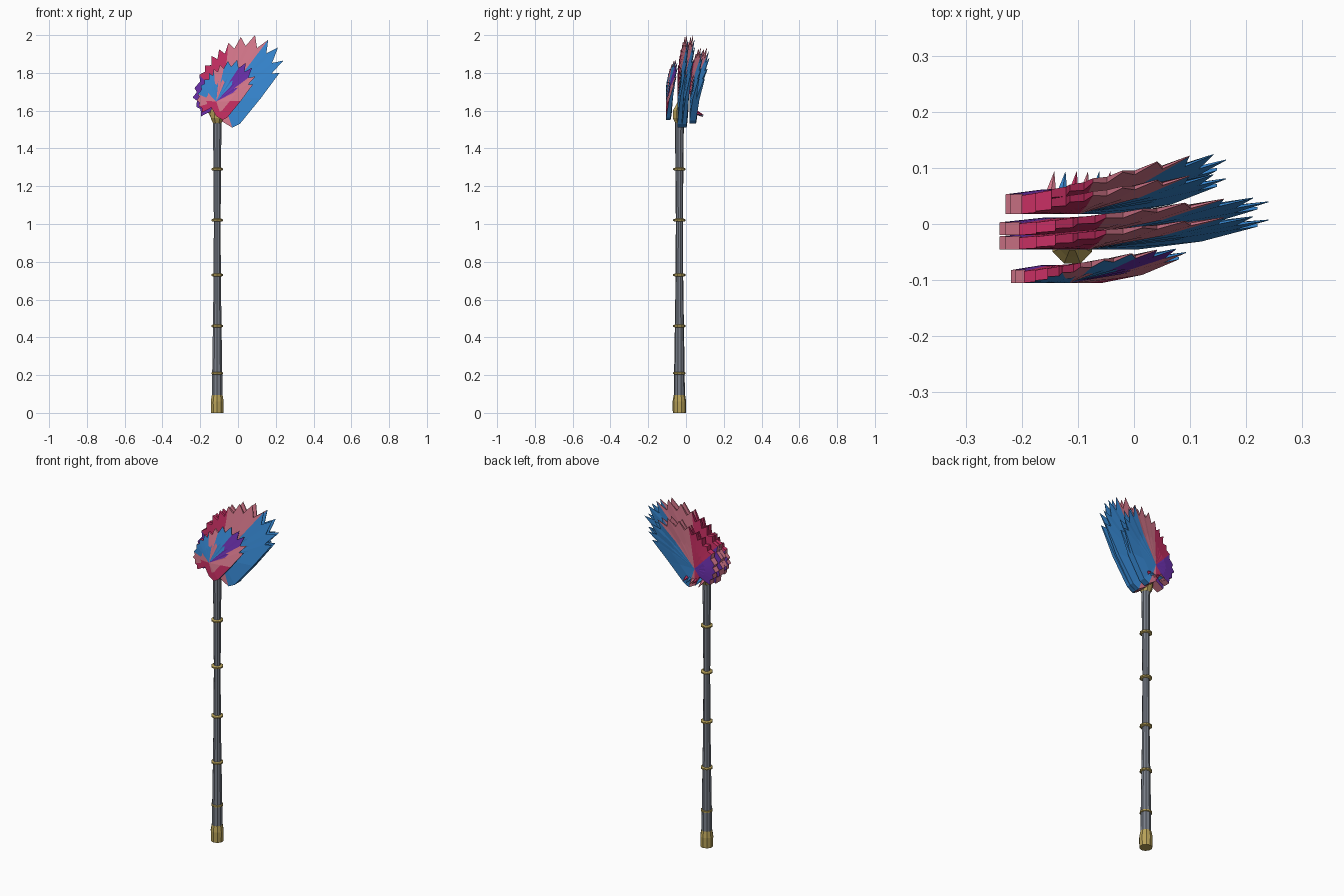
import bpy, bmesh
from math import cos, sin, pi, hypot

if "Cube" in bpy.data.objects:
    bpy.data.objects.remove(bpy.data.objects["Cube"])

CX, CY = -0.11, -0.035      # shaft axis


def material(name, rgb):
    m = bpy.data.materials.new(name)
    m.diffuse_color = (*rgb, 1)
    m.use_nodes = True
    m.node_tree.nodes["Principled BSDF"].inputs["Base Color"].default_value = m.diffuse_color
    return m


GOLD = material("gold", (0.48, 0.36, 0.10))
STEEL = material("steel", (0.19, 0.21, 0.25))
PURPLE = material("purple", (0.15, 0.03, 0.42))
CRIMSON = material("crimson", (0.60, 0.03, 0.13))
PINK = material("pink", (0.72, 0.20, 0.28))
BLUE = material("blue", (0.04, 0.26, 0.68))
FEATHERS = [PURPLE, CRIMSON, PINK, BLUE]


def finish(name, bm, mats):
    bmesh.ops.recalc_face_normals(bm, faces=bm.faces)
    me = bpy.data.meshes.new(name)
    bm.to_mesh(me)
    bm.free()
    for m in mats:
        me.materials.append(m)
    ob = bpy.data.objects.new(name, me)
    bpy.context.collection.objects.link(ob)
    return ob


def lathe(name, profile, sides, mat):
    """Closed turned part on the shaft axis from (radius, z) pairs."""
    bm = bmesh.new()
    rings = [[bm.verts.new((CX + r * cos(2 * pi * (i + .5) / sides),
                            CY + r * sin(2 * pi * (i + .5) / sides), z))
              for i in range(sides)] for r, z in profile]
    for a, b in zip(rings, rings[1:]):
        for i in range(sides):
            j = (i + 1) % sides
            bm.faces.new((a[i], a[j], b[j], b[i]))
    bm.faces.new(rings[0])
    bm.faces.new(rings[-1])
    return finish(name, bm, [mat])


# Pole with its gold fittings
lathe("shaft", [(.029, .08), (.028, .21), (.024, .46), (.020, .73), (.019, 1.02),
                (.021, 1.29), (.024, 1.56)], 10, STEEL)
lathe("foot_cap", [(.035, 0), (.036, .06), (.030, .095)], 10, GOLD)
for n, z in enumerate((.21, .46, .73, 1.02, 1.29)):
    lathe(f"ring_{n + 1}", [(.024, z - .008), (.033, z - .004), (.033, z + .004), (.024, z + .008)], 10, GOLD)
lathe("socket", [(.022, 1.53), (.037, 1.56), (.038, 1.60), (.025, 1.62), (.012, 1.645)], 8, GOLD)

# Side prong of the socket
bm = bmesh.new()
bmesh.ops.create_cone(bm, cap_ends=True, segments=4, radius1=.016, radius2=.003, depth=.06)
prong = finish("socket_prong", bm, [GOLD])
prong.location = (CX - .035, CY, 1.585)
prong.rotation_euler = (0, -.7, 0)

# Feather tips clockwise from lower left, then the smooth lower edge
TIPS = [(-.195, 1.57), (-.22, 1.62), (-.24, 1.67), (-.23, 1.72), (-.205, 1.79), (-.175, 1.84),
        (-.14, 1.89), (-.10, 1.925), (-.05, 1.96), (.015, 1.99), (.09, 2.0), (.16, 1.975),
        (.212, 1.935), (.24, 1.865), (.22, 1.80)]
LOWER = [(.12, 1.665), (.01, 1.53), (-.03, 1.51), (-.08, 1.54), (-.12, 1.61)]
HUB = (-.08, 1.66)
ANCHOR = (-.18, 1.627)      # point that stays put when a fan is scaled


def outline():
    """Toothed rim as (x, z, colour index)."""
    pts = []
    for i, (x, z) in enumerate(TIPS):
        col = 0 if i < 4 else 1 if i < 8 else 2 if i < 11 else 3
        pts.append((x, z, col))
        if i + 1 < len(TIPS):
            nx, nz = TIPS[i + 1]
            mx, mz = (x * .35 + nx * .65), (z * .35 + nz * .65)
            k = .90 if i < 5 else .84
            pts.append((HUB[0] + (mx - HUB[0]) * k, HUB[1] + (mz - HUB[1]) * k, col))
    pts += [(x, z, c) for (x, z), c in zip(LOWER, (3, 3, 2, 1, 0))]
    return pts


def fan(name, y0, scale, rise, front_cols=None):
    """Toothed feather blade: thick at the hub, thin and swept back at the tips."""
    bm = bmesh.new()
    rim = outline()

    def pair(x, z):
        r = hypot(x - HUB[0], z - HUB[1])
        s = max(x - HUB[0] + (z - HUB[1]), 0) / .5
        y = y0 + rise * s ** 1.4
        th = max(.0015, .032 * min(1, 1.25 - r / .30))
        X = ANCHOR[0] + (x - ANCHOR[0]) * scale
        Z = ANCHOR[1] + (z - ANCHOR[1]) * scale
        return bm.verts.new((X, y, Z)), bm.verts.new((X, y + th, Z))

    hub = pair(*HUB)
    mid = [pair(HUB[0] + (x - HUB[0]) * .55, HUB[1] + (z - HUB[1]) * .55) for x, z, _ in rim]
    out = [pair(x, z) for x, z, _ in rim]
    n = len(rim)
    for i in range(n):
        j = (i + 1) % n
        c = rim[i][2]
        for k in (0, 1):
            inner = bm.faces.new((hub[k], mid[i][k], mid[j][k]))
            outer = bm.faces.new((mid[i][k], out[i][k], out[j][k], mid[j][k]))
            inner.material_index = outer.material_index = c
            if k == 0 and front_cols:
                inner.material_index = front_cols[i * len(front_cols) // n]
                outer.material_index = front_cols[(i + 2) * len(front_cols) // n % len(front_cols)]
        edge = bm.faces.new((out[i][0], out[j][0], out[j][1], out[i][1]))
        edge.material_index = 2 if c == 0 else c
    return finish(name, bm, FEATHERS)


# Three layered crests; the rear two are doubled
fan("front_fan", -.105, .65, .05, [1, 2, 3, 3, 2, 3, 0, 2, 1])
fan("middle_fan_front", -.045, 1.0, .048)
fan("middle_fan_back", -.020, 1.0, .055)
fan("rear_fan_front", .018, .82, .058)
fan("rear_fan_back", .030, .82, .078)

# Small down-turned barbs behind the head
for i in range(6):
    bm = bmesh.new()
    x = -.15 + .02 * i
    base = [bm.verts.new((x + dx, .045, 1.60 + dz)) for dx, dz in ((-.012, 0), (0, .012), (.012, 0), (0, -.02))]
    tip = bm.verts.new((x + .008, .094, 1.565 + .006 * (i % 3)))
    bm.faces.new(base)
    for a in range(4):
        bm.faces.new((base[a], base[(a + 1) % 4], tip))
    finish(f"barb_{i + 1}", bm, [(PINK, BLUE, CRIMSON)[i % 3]])
